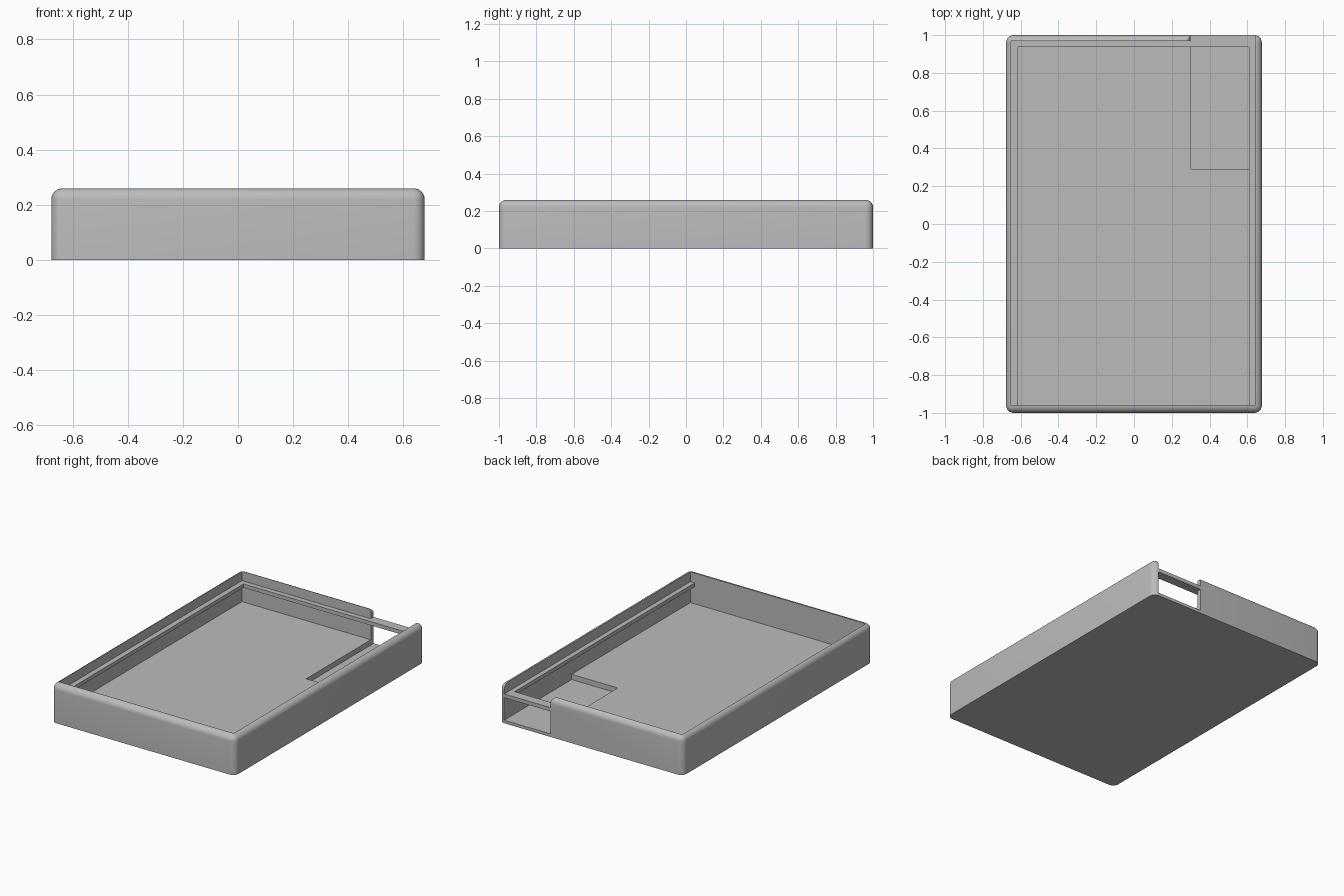
import bpy, bmesh, math

if "Cube" in bpy.data.objects:
    bpy.data.objects.remove(bpy.data.objects["Cube"])

grey = bpy.data.materials.new("plain_grey")
grey.diffuse_color = (0.5, 0.5, 0.5, 1)
grey.use_nodes = True
grey.node_tree.nodes["Principled BSDF"].inputs["Base Color"].default_value = grey.diffuse_color


def add_object(name, bm):
    bmesh.ops.recalc_face_normals(bm, faces=bm.faces)
    mesh = bpy.data.meshes.new(name)
    bm.to_mesh(mesh)
    bm.free()
    mesh.materials.append(grey)
    ob = bpy.data.objects.new(name, mesh)
    bpy.context.collection.objects.link(ob)
    return ob


def box_bm(x0, x1, y0, y1, z0, z1):
    bm = bmesh.new()
    bmesh.ops.create_cube(bm, size=1)
    for v in bm.verts:
        v.co = (x1 if v.co.x > 0 else x0,
                y1 if v.co.y > 0 else y0,
                z1 if v.co.z > 0 else z0)
    return bm


HX, HY, H = 0.677, 1.0, 0.26
FLOOR, POCKET = 0.055, 0.02             # cavity floor and recess floor
RAIL_LOW, RAIL_TOP = 0.17, 0.195        # thin ledge carrying the lid
XL, XR, YF, YB = -0.65, 0.64, -0.96, 0.97
OPEN_X = 0.30                           # left side of the corner opening

# Tray body: rounded upright and top edges, sharp bottom
bm = box_bm(-HX, HX, -HY, HY, 0, H)
edges = [e for e in bm.edges if max(v.co.z for v in e.verts) > H / 2]
bmesh.ops.bevel(bm, geom=edges, offset=0.04, segments=6, profile=0.5,
                affect='EDGES')
tray = add_object("tray", bm)

# Cavity below the rail, gap between the rails, lid seat above, recess and window
cutters = [
    add_object("lower_cavity_cutter", box_bm(XL, XR, YF, YB, FLOOR, RAIL_LOW)),
    add_object("lid_seat_cutter", box_bm(XL, XR, YF, YB, RAIL_TOP, 0.4)),
    add_object("rail_gap_cutter",
               box_bm(-0.615, 0.608, YF, 0.936, RAIL_LOW - 0.02, RAIL_TOP + 0.02)),
    add_object("recess_window_cutter",
               box_bm(OPEN_X, XR, 0.29, 1.1, POCKET, RAIL_LOW)),
]

# Notch in the back rim, leaving a rounded rim end
r = 0.03
outline = [(XR, 0.4), (XR, RAIL_TOP), (OPEN_X, RAIL_TOP)]
for i in range(7):
    a = math.radians(90) * i / 6
    outline.append((OPEN_X - r + r * math.cos(a), H - r + r * math.sin(a)))
outline.append((OPEN_X - r, 0.4))
bm = bmesh.new()
face = bm.faces.new([bm.verts.new((x, 0.95, z)) for x, z in outline])
ext = bmesh.ops.extrude_face_region(bm, geom=[face])
for v in ext["geom"]:
    if isinstance(v, bmesh.types.BMVert):
        v.co.y = 1.1
cutters.append(add_object("rim_notch_cutter", bm))

bpy.context.view_layer.objects.active = tray
tray.select_set(True)
for c in cutters:
    mod = tray.modifiers.new(c.name, 'BOOLEAN')
    mod.operation = 'DIFFERENCE'
    mod.solver = 'EXACT'
    mod.object = c
    bpy.ops.object.modifier_apply(modifier=mod.name)
for c in cutters:
    bpy.data.objects.remove(c, do_unlink=True)

bpy.ops.object.shade_smooth_by_angle(angle=math.radians(30))
